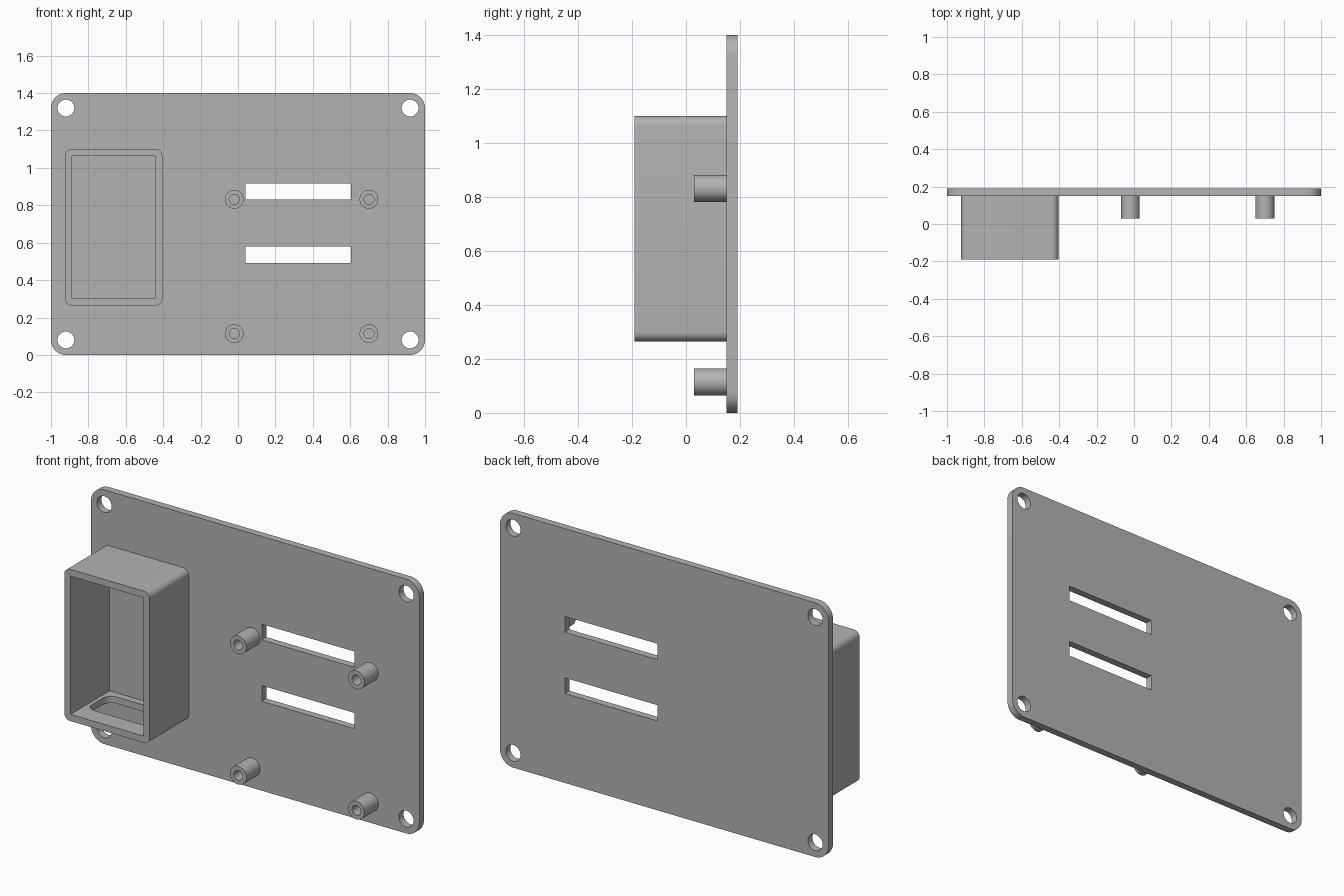
import bpy, bmesh
from math import sin, cos, pi, radians

if "Cube" in bpy.data.objects:
    bpy.data.objects.remove(bpy.data.objects["Cube"], do_unlink=True)

# Single grey plastic
GREY = (0.45, 0.45, 0.45, 1.0)
plastic = bpy.data.materials.new("grey plastic")
plastic.use_nodes = True
plastic.diffuse_color = GREY
plastic.node_tree.nodes["Principled BSDF"].inputs["Base Color"].default_value = GREY


def rect(x0, x1, z0, z1, r=0.0, steps=10):
    """Rectangle outline with optional rounded corners."""
    if r == 0:
        return [(x0, z0), (x1, z0), (x1, z1), (x0, z1)]
    centres = [(x1 - r, z1 - r), (x0 + r, z1 - r), (x0 + r, z0 + r), (x1 - r, z0 + r)]
    return [(cx + r * cos((q + i / steps) * pi / 2), cz + r * sin((q + i / steps) * pi / 2))
            for q, (cx, cz) in enumerate(centres) for i in range(steps + 1)]


def circle(cx, cz, r, n=40):
    return [(cx + r * cos(2 * pi * i / n), cz + r * sin(2 * pi * i / n)) for i in range(n)]


def prism(name, outline, start, end, axis="y"):
    """Extrude an outline along y (points are x, z) or along z (points are x, y)."""
    def place(p, t):
        return (p[0], t, p[1]) if axis == "y" else (p[0], p[1], t)
    bm = bmesh.new()
    a = [bm.verts.new(place(p, start)) for p in outline]
    b = [bm.verts.new(place(p, end)) for p in outline]
    bm.faces.new(a)
    bm.faces.new(b)
    for i in range(len(a)):
        j = (i + 1) % len(a)
        bm.faces.new((a[i], a[j], b[j], b[i]))
    bmesh.ops.recalc_face_normals(bm, faces=bm.faces)
    mesh = bpy.data.meshes.new(name)
    bm.to_mesh(mesh)
    bm.free()
    mesh.materials.append(plastic)
    obj = bpy.data.objects.new(name, mesh)
    bpy.context.collection.objects.link(obj)
    return obj


def activate(obj):
    bpy.ops.object.select_all(action="DESELECT")
    obj.select_set(True)
    bpy.context.view_layer.objects.active = obj


def cut(obj, cutters):
    """Subtract the cutters, then smooth the round walls."""
    activate(obj)
    for cutter in cutters:
        mod = obj.modifiers.new("cut", "BOOLEAN")
        mod.operation = "DIFFERENCE"
        mod.solver = "EXACT"
        mod.object = cutter
        bpy.ops.object.modifier_apply(modifier=mod.name)
        bpy.data.objects.remove(cutter, do_unlink=True)
    bpy.ops.object.shade_smooth_by_angle(angle=radians(30))


FRONT, BACK = 0.15, 0.19       # faces of the plate
BOX_FRONT = -0.19

# Panel with corner screw holes and two slots
panel = prism("panel", rect(-1, 1, 0, 1.4, 0.08), FRONT, BACK)
holes = [prism("screw_hole", circle(x, z, 0.045), 0, 0.4)
         for x in (-0.92, 0.92) for z in (0.08, 1.32)]
holes += [prism("slot", rect(0.04, 0.605, z, z + 0.087), 0, 0.4) for z in (0.492, 0.83)]
cut(panel, holes)

# Open-fronted box with a rounded opening through its floor
box = prism("open_box", rect(-0.925, -0.405, 0.265, 1.10, 0.035), BOX_FRONT, FRONT)
cut(box, [
    prism("cavity", rect(-0.887, -0.443, 0.302, 1.063), BOX_FRONT - 0.1, FRONT + 0.1),
    prism("floor_opening", rect(-0.865, -0.465, -0.085, 0.11, 0.05), 0.2, 0.4, "z"),
])

# Four hollow standoffs
for side, x in (("right", -0.02), ("left", 0.70)):
    for level, z in (("lower", 0.114), ("upper", 0.832)):
        post = prism(f"{level}_{side}_standoff", circle(x, z, 0.05), 0.03, FRONT)
        cut(post, [prism("bore", circle(x, z, 0.027), 0, 0.3)])
